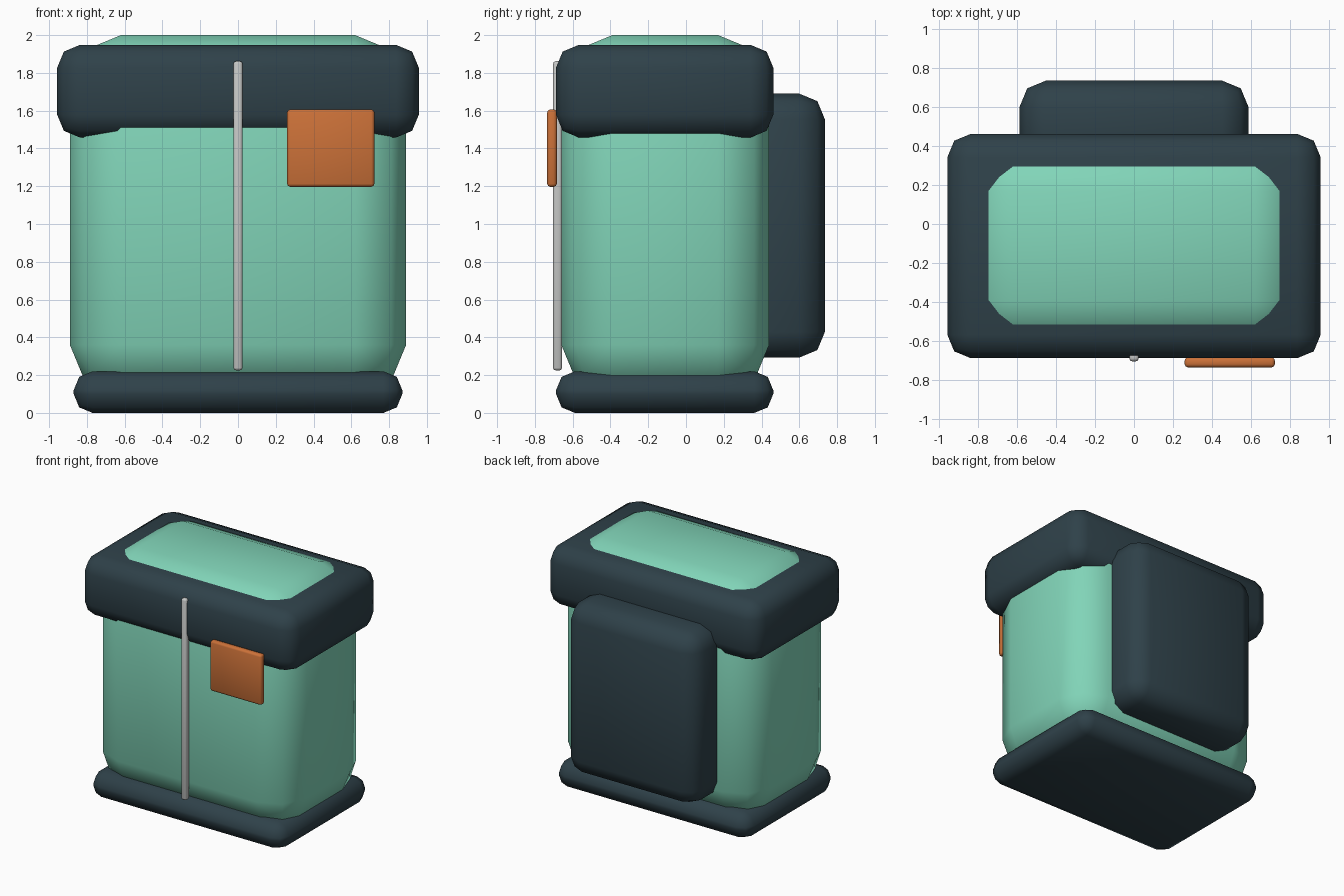
import bpy
import bmesh

if "Cube" in bpy.data.objects:
    bpy.data.objects.remove(bpy.data.objects["Cube"])


def material(name, rgb):
    m = bpy.data.materials.new(name)
    m.diffuse_color = (*rgb, 1)
    m.use_nodes = True
    m.node_tree.nodes["Principled BSDF"].inputs["Base Color"].default_value = m.diffuse_color
    return m


MINT = material("mint", (0.22, 0.66, 0.48))
SLATE = material("dark slate", (0.028, 0.053, 0.067))
ORANGE = material("orange", (0.60, 0.165, 0.04))
STEEL = material("light grey", (0.56, 0.57, 0.56))


def rounded_box(name, low, high, bevel, mat):
    """Box between two corners with two-segment rounded edges."""
    bm = bmesh.new()
    bmesh.ops.create_cube(bm, size=1)
    for v in bm.verts:
        for i in range(3):
            v.co[i] = low[i] if v.co[i] < 0 else high[i]
    bmesh.ops.bevel(bm, geom=bm.edges[:], offset=bevel, offset_type='OFFSET',
                    segments=2, profile=0.5, affect='EDGES')
    for f in bm.faces:
        f.smooth = True
    mesh = bpy.data.meshes.new(name)
    bm.to_mesh(mesh)
    bm.free()
    mesh.materials.append(mat)
    obj = bpy.data.objects.new(name, mesh)
    bpy.context.collection.objects.link(obj)
    return obj


# Main body, dark base and lid band
rounded_box("body", (-0.89, -0.66, 0.09), (0.89, 0.44, 2.0), 0.27, MINT)
rounded_box("base", (-0.87, -0.688, 0.0), (0.87, 0.462, 0.22), 0.1, SLATE)
rounded_box("lid_band", (-0.957, -0.688, 1.458), (0.957, 0.462, 1.948), 0.12, SLATE)

# Pocket on the back
rounded_box("back_pocket", (-0.587, 0.25, 0.293), (0.587, 0.735, 1.69), 0.135, SLATE)

# Front strip and patch
rounded_box("front_strip", (-0.024, -0.704, 0.225), (0.024, -0.656, 1.862), 0.014, STEEL)
rounded_box("front_patch", (0.26, -0.735, 1.197), (0.722, -0.684, 1.606), 0.016, ORANGE)
